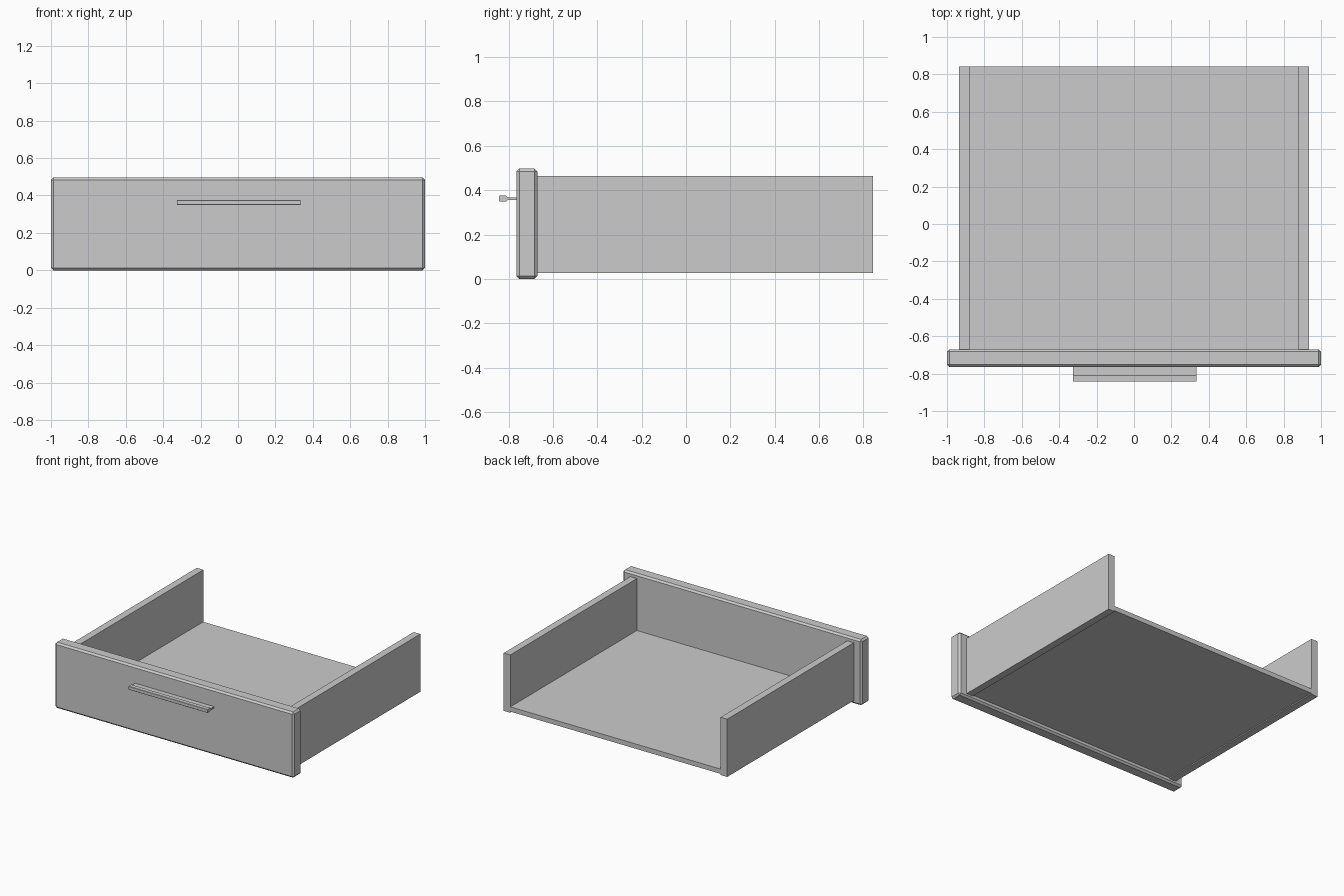
import bpy, bmesh

if "Cube" in bpy.data.objects:
    bpy.data.objects.remove(bpy.data.objects["Cube"])


def box(name, x, y, z, chamfer=0.0):
    """Box from (min, max) ranges, with an optional flat chamfer."""
    bm = bmesh.new()
    bmesh.ops.create_cube(bm, size=1)
    for v in bm.verts:
        v.co = [r[0] if c < 0 else r[1] for c, r in zip(v.co, (x, y, z))]
    if chamfer:
        bmesh.ops.bevel(bm, geom=bm.edges[:], offset=chamfer, segments=1,
                        affect='EDGES', profile=0.5)
    return finish(name, bm)


def finish(name, bm):
    bmesh.ops.recalc_face_normals(bm, faces=bm.faces[:])
    me = bpy.data.meshes.new(name)
    bm.to_mesh(me)
    bm.free()
    ob = bpy.data.objects.new(name, me)
    bpy.context.collection.objects.link(ob)
    return ob


# Chamfered front panel
box("front_panel", (-1, 1), (-0.765, -0.67), (0, 0.497), 0.013)

# Side walls, mirrored across x
side = box("side_walls", (0.88, 0.935), (-0.672, 0.843), (0.026, 0.463))
side.modifiers.new("mirror", 'MIRROR')

# Drawer bottom, set slightly above the lower edge of the sides
box("drawer_bottom", (-0.882, 0.882), (-0.672, 0.842), (0.034, 0.07))

# Handle: grip bar flaring from a thin neck, one (y, z) profile swept along x
half = [(-0.764, 0.006), (-0.8, 0.006), (-0.805, 0.007), (-0.809, 0.010),
        (-0.811, 0.013), (-0.841, 0.013), (-0.843, 0.011)]
zc = 0.362
profile = [(y, zc + h) for y, h in half] + [(y, zc - h) for y, h in reversed(half)]
bm = bmesh.new()
face = bm.faces.new([bm.verts.new((-0.325, y, z)) for y, z in profile])
sweep = bmesh.ops.extrude_face_region(bm, geom=[face], use_keep_orig=True)
bmesh.ops.translate(bm, vec=(0.66, 0, 0),
                    verts=[g for g in sweep["geom"] if isinstance(g, bmesh.types.BMVert)])
finish("handle", bm)
